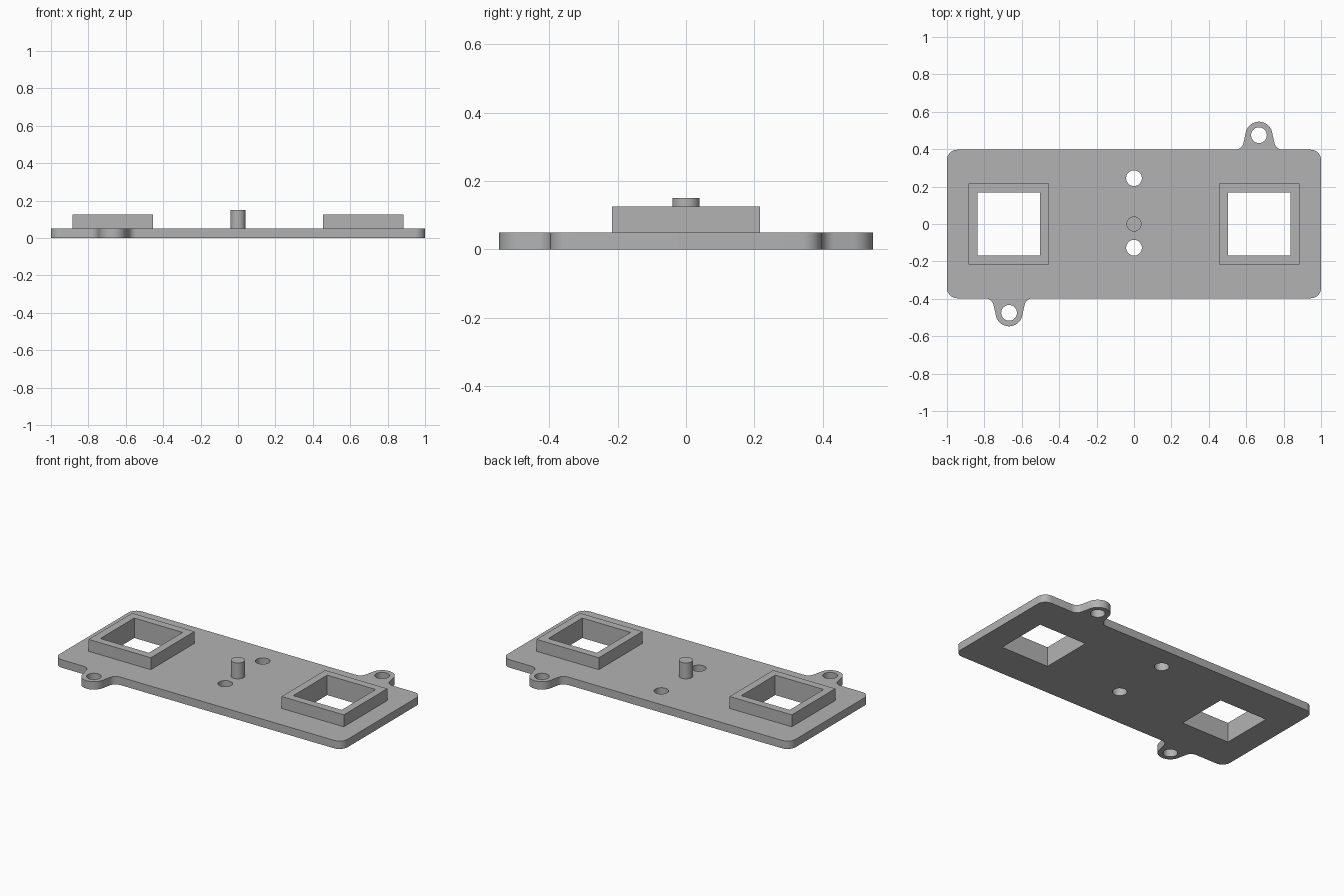
import bpy
import bmesh
from math import cos, sin, radians
from mathutils import Matrix

cube = bpy.data.objects.get("Cube")
if cube:
    bpy.data.objects.remove(cube)

grey = bpy.data.materials.new("plain grey")
grey.use_nodes = True
colour = (0.45, 0.45, 0.45, 1)
grey.diffuse_color = colour
grey.node_tree.nodes["Principled BSDF"].inputs["Base Color"].default_value = colour


def arc(cx, cy, r, start, end, steps):
    angles = [radians(start + (end - start) * i / steps) for i in range(steps + 1)]
    return [(cx + r * cos(a), cy + r * sin(a)) for a in angles]


def circle(cx, cy, r, steps=40):
    return arc(cx, cy, r, 0, 360, steps)[:-1]


def square(cx, half):
    return [(cx + sx * half, sy * half) for sx, sy in ((-1, -1), (1, -1), (1, 1), (-1, 1))]


def extrude_profile(name, loops, bottom, top):
    """Solid from an outer loop and any hole loops inside it."""
    curve = bpy.data.curves.new(name, "CURVE")
    curve.dimensions = "2D"
    curve.fill_mode = "BOTH"
    curve.extrude = (top - bottom) / 2
    for loop in loops:
        spline = curve.splines.new("POLY")
        spline.points.add(len(loop) - 1)
        for point, (x, y) in zip(spline.points, loop):
            point.co = (x, y, 0, 1)
        spline.use_cyclic_u = True
    source = bpy.data.objects.new(name + " profile", curve)
    mesh = bpy.data.meshes.new_from_object(source)
    bpy.data.objects.remove(source)
    bpy.data.curves.remove(curve)

    bm = bmesh.new()
    bm.from_mesh(mesh)
    bmesh.ops.remove_doubles(bm, verts=bm.verts, dist=0.0001)
    bmesh.ops.recalc_face_normals(bm, faces=bm.faces)
    bm.transform(Matrix.Translation((0, 0, (bottom + top) / 2)))
    bm.to_mesh(mesh)
    bm.free()
    mesh.name = name
    mesh.materials.clear()
    mesh.materials.append(grey)
    obj = bpy.data.objects.new(name, mesh)
    bpy.context.collection.objects.link(obj)
    bpy.ops.object.select_all(action="DESELECT")
    obj.select_set(True)
    bpy.context.view_layer.objects.active = obj
    bpy.ops.object.shade_smooth_by_angle(angle=radians(30))
    return obj


# Main dimensions
half_y, corner = 0.397, 0.055
plate_top, frame_top, pin_top = 0.05, 0.125, 0.15
tab_x, tab_y, tab_r = 0.668, 0.475, 0.072
foot_x, foot_r, lean = 0.127, 0.045, 12
window_x = 0.67

# Back half of the outline: corner, flared mounting tab, corner
half_outline = (
    arc(1 - corner, half_y - corner, corner, 0, 90, 8)
    + arc(tab_x + foot_x, half_y + foot_r, foot_r, 270, 180 + lean, 8)
    + arc(tab_x, tab_y, tab_r, lean, 180 - lean, 24)
    + arc(tab_x - foot_x, half_y + foot_r, foot_r, -lean, -90, 8)
    + arc(corner - 1, half_y - corner, corner, 90, 180, 8)
)
# The front half is the same turned half a circle
outline = half_outline + [(-x, -y) for x, y in half_outline]

# Base plate with screw holes and square windows
holes = [circle(tab_x, tab_y, 0.042), circle(-tab_x, -tab_y, 0.042),
         circle(0, 0.245, 0.042), circle(0, -0.127, 0.042),
         square(window_x, 0.168), square(-window_x, 0.168)]
extrude_profile("base_plate", [outline] + holes, 0, plate_top)

# Raised square frames around the windows
for side, x in (("left", window_x), ("right", -window_x)):
    extrude_profile(side + "_frame", [square(x, 0.216), square(x, 0.168)], plate_top, frame_top)

# Central pin
extrude_profile("centre_pin", [circle(0, 0, 0.04)], plate_top, pin_top)
